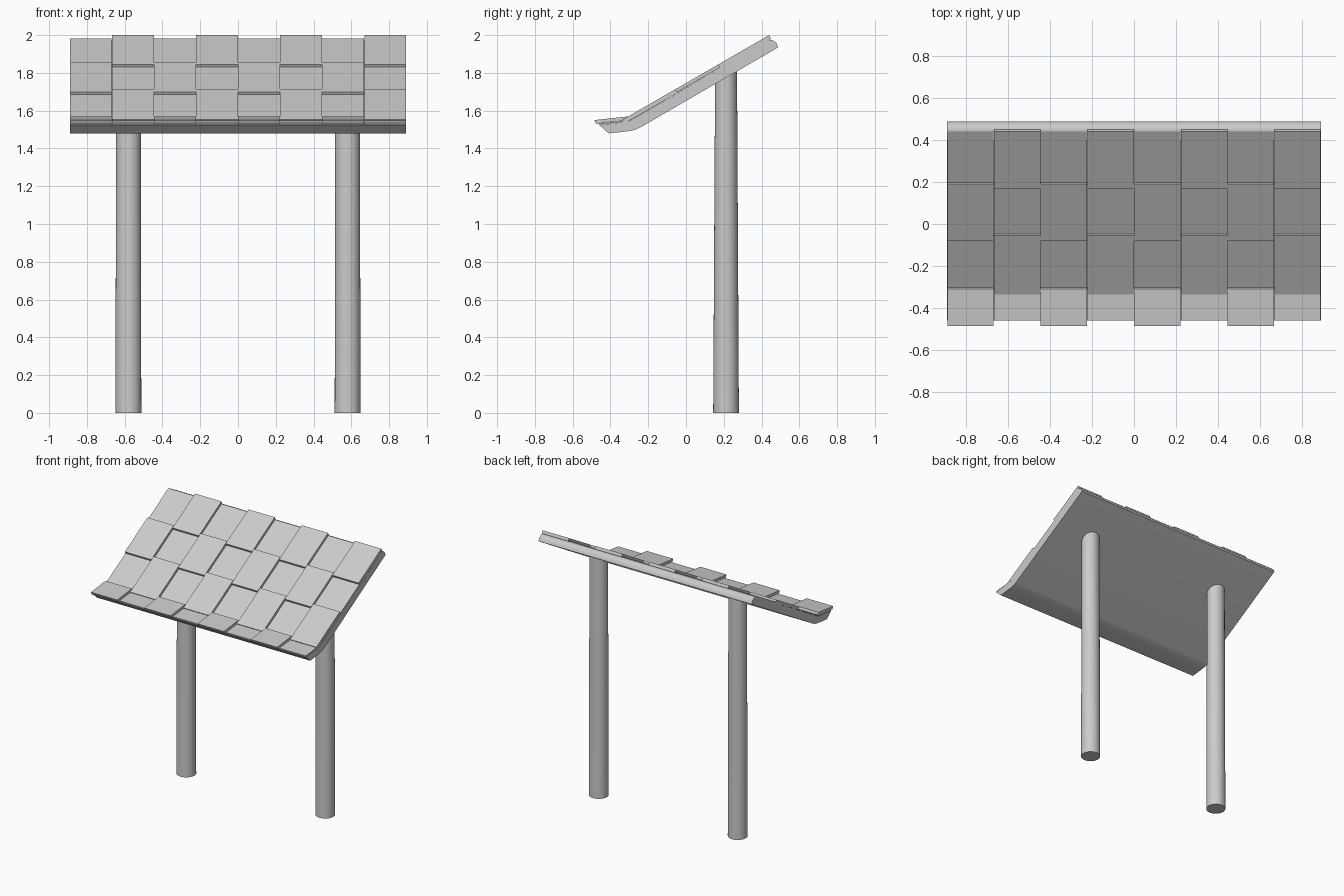
import bpy
import bmesh
import math

cube = bpy.data.objects.get("Cube")
if cube:
    bpy.data.objects.remove(cube, do_unlink=True)

grey = bpy.data.materials.new("plain grey")
grey.use_nodes = True
colour = (0.6, 0.6, 0.6, 1)
grey.diffuse_color = colour
grey.node_tree.nodes["Principled BSDF"].inputs["Base Color"].default_value = colour

HALF = 0.89
COLUMNS = 8
WIDTH = 2 * HALF / COLUMNS
FOLD = -0.306


def finish(name, bm, smooth=False):
    bmesh.ops.recalc_face_normals(bm, faces=bm.faces)
    mesh = bpy.data.meshes.new(name)
    bm.to_mesh(mesh)
    bm.free()
    mesh.materials.append(grey)
    obj = bpy.data.objects.new(name, mesh)
    bpy.context.collection.objects.link(obj)
    if smooth:
        bpy.ops.object.select_all(action="DESELECT")
        obj.select_set(True)
        bpy.context.view_layer.objects.active = obj
        bpy.ops.object.shade_smooth_by_angle(angle=math.radians(40))
    return obj


def extrude_profile(bm, profile, x0, x1):
    """Sweep a closed (y, z) profile along x."""
    face = bm.faces.new([bm.verts.new((x0, y, z)) for y, z in profile])
    moved = bmesh.ops.extrude_face_region(bm, geom=[face])["geom"]
    verts = [v for v in moved if isinstance(v, bmesh.types.BMVert)]
    bmesh.ops.translate(bm, verts=verts, vec=(x1 - x0, 0, 0))


def surface(y):
    """Height of the raised tiles: main slope, then the flatter front lip."""
    return 2 + (y - 0.44) * 0.577 if y > FOLD else 1.55 + (y + 0.485) * 0.11


# Roof slab with rounded back edge and curved underside at the lip
bm = bmesh.new()
extrude_profile(bm, [
    (0.44, 1.975), (0.462, 1.972), (0.48, 1.957), (0.488, 1.935),
    (-0.24, 1.512), (-0.265, 1.5), (-0.30, 1.492), (-0.35, 1.486),
    (-0.41, 1.48), (-0.46, 1.525), (FOLD, 1.542)], -HALF, HALF)
finish("roof_slab", bm, True)

# Woven tiles: raised ones alternate by row and column over recessed strips
raised = bmesh.new()
recessed = bmesh.new()
ROWS = [(0.44, 0.17), (0.19, -0.08), (-0.055, -0.335), (-0.31, -0.485)]
for col in range(COLUMNS):
    x0 = -HALF + col * WIDTH
    x1 = x0 + WIDTH
    for row, (back, front) in enumerate(ROWS):
        if (row + col) % 2 == 0:
            continue
        top = [(back, surface(back)), (front, surface(front))]
        if row == 2:
            top[1] = (front, surface(FOLD) + (front - FOLD) * 0.577)
        under = [(y + 0.01, z - 0.02) for y, z in reversed(top)]
        extrude_profile(raised, top + under, x0 + 0.001, x1 - 0.001)
    path = [0.44, FOLD, -0.46]
    top = [(y, surface(y) - 0.018) for y in path]
    under = [(y, z - 0.008) for y, z in reversed(top)]
    extrude_profile(recessed, top + under, x0 + 0.001, x1 - 0.001)
finish("raised_tiles", raised)
finish("recessed_tiles", recessed)

# Round posts, slightly narrowed front to back towards the top
for side, name in ((1, "left_post"), (-1, "right_post")):
    bm = bmesh.new()
    bmesh.ops.create_cone(bm, cap_ends=True, segments=32, radius1=0.068,
                          radius2=0.066, depth=1.8)
    for v in bm.verts:
        if v.co.z > 0:
            v.co.y *= 0.88
            v.co.z += v.co.y * 0.5
    bmesh.ops.translate(bm, verts=bm.verts, vec=(side * 0.58, 0.212, 0.9))
    finish(name, bm, True)
